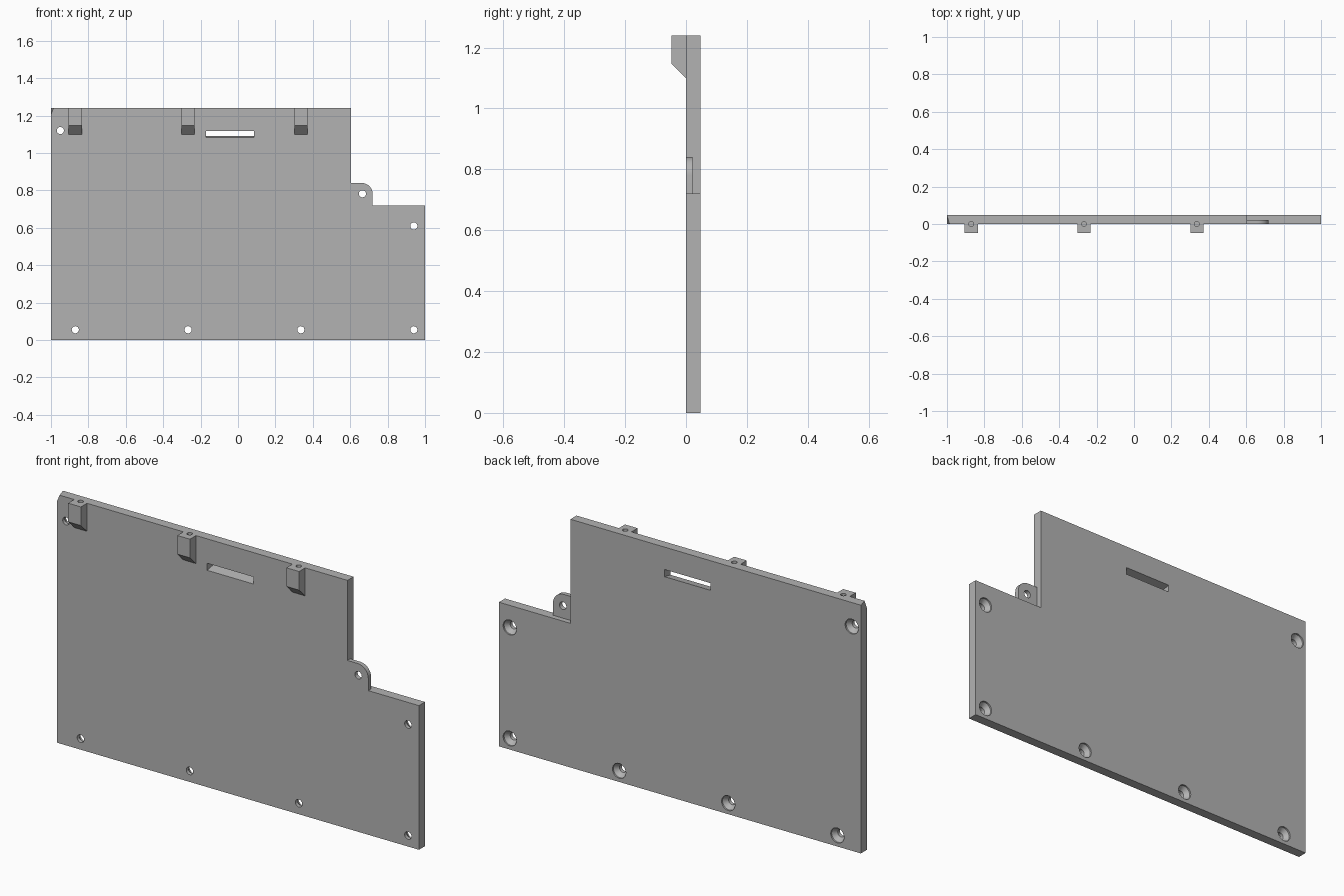
import bpy, bmesh, math
from mathutils import Vector, Matrix

if "Cube" in bpy.data.objects:
    bpy.data.objects.remove(bpy.data.objects["Cube"], do_unlink=True)

grey = bpy.data.materials.new("plain grey")
grey.use_nodes = True
COLOUR = (0.45, 0.45, 0.45, 1)
grey.diffuse_color = COLOUR
grey.node_tree.nodes["Principled BSDF"].inputs["Base Color"].default_value = COLOUR

T = 0.048       # plate thickness
TOP = 1.24      # plate height
HOOKS = (-0.87, -0.267, 0.336)


def prism(bm, points, offset):
    """Extrude a flat outline of 3D points along an offset."""
    face = bm.faces.new([bm.verts.new(p) for p in points])
    out = bmesh.ops.extrude_face_region(bm, geom=[face])
    bmesh.ops.translate(bm, vec=offset,
                        verts=[v for v in out["geom"] if isinstance(v, bmesh.types.BMVert)])


def tube(bm, rings, sides, matrix):
    """Closed solid of revolution about local z from (radius, height) rings."""
    loops = [[bm.verts.new(matrix @ Vector((r * math.cos(a), r * math.sin(a), h)))
              for a in (math.tau * i / sides for i in range(sides))] for r, h in rings]
    for low, high in zip(loops, loops[1:]):
        for i in range(sides):
            j = (i + 1) % sides
            bm.faces.new((low[i], low[j], high[j], high[i]))
    bm.faces.new(loops[0])
    bm.faces.new(loops[-1])


def finish(name, bm):
    bmesh.ops.recalc_face_normals(bm, faces=bm.faces)
    mesh = bpy.data.meshes.new(name)
    bm.to_mesh(mesh)
    bm.free()
    mesh.materials.append(grey)
    ob = bpy.data.objects.new(name, mesh)
    bpy.context.collection.objects.link(ob)
    return ob


def cut(ob, cutter):
    mod = ob.modifiers.new("cut", 'BOOLEAN')
    mod.operation = 'DIFFERENCE'
    mod.solver = 'EXACT'
    mod.object = cutter
    bpy.ops.object.select_all(action='DESELECT')
    bpy.context.view_layer.objects.active = ob
    ob.select_set(True)
    bpy.ops.object.modifier_apply(modifier=mod.name)
    bpy.ops.object.shade_smooth_by_angle(angle=math.radians(30))


# Stepped back plate
bm = bmesh.new()
outline = [(-1, 0), (1, 0), (1, 0.72), (0.605, 0.72), (0.605, TOP), (-1, TOP)]
prism(bm, [(x, 0, z) for x, z in outline], (0, T, 0))
plate = finish("back_plate", bm)

# Thin rounded tab in the step
bm = bmesh.new()
arc = [(0.66 + 0.06 * math.cos(a), 0.78 + 0.06 * math.sin(a))
       for a in (math.pi / 2 * i / 12 for i in range(13))]
prism(bm, [(x, 0, z) for x, z in [(0.605, 0.72), (0.72, 0.72)] + arc + [(0.605, 0.84)]],
      (0, 0.022, 0))
tab = finish("side_tab", bm)

# Hooks along the top edge with sloped undersides
hooks = []
for i, x in enumerate(HOOKS):
    bm = bmesh.new()
    side = [(0, 1.10), (0, TOP), (-T, TOP), (-T, 1.147)]
    prism(bm, [(x - 0.035, y, z) for y, z in side], (0.07, 0, 0))
    hooks.append(finish(f"top_hook_{i + 1}", bm))

# Cutters: screw holes countersunk from the back, tab hole, pin holes, slot, corner
bm = bmesh.new()
turn = Matrix.Rotation(-math.pi / 2, 4, 'X')   # local z to +y
screws = [(x, 0.055) for x in HOOKS + (0.94,)] + [(0.94, 0.61), (-0.95, 1.12)]
for x, z in screws:
    tube(bm, [(0.019, -0.02), (0.019, 0.018), (0.037, 0.04), (0.037, 0.07)], 32,
         Matrix.Translation((x, 0, z)) @ turn)
tube(bm, [(0.019, -0.02), (0.019, 0.04)], 32, Matrix.Translation((0.665, 0, 0.782)) @ turn)
for x in HOOKS:
    tube(bm, [(0.013, -0.08), (0.013, 0.02)], 24, Matrix.Translation((x, 0, TOP)))
# slot sloping down towards the front
prism(bm, [(-0.17, y, z) for y, z in
           [(-0.01, 1.081), (-0.01, 1.116), (T + 0.01, 1.130), (T + 0.01, 1.094)]],
      (0.255, 0, 0))
# small slanted cut across the front top corner
corner = Vector((-1, 0, TOP))
pts = [corner + Vector(p) for p in ((0, 0, -0.034), (0.014, 0, 0), (0, 0.045, 0))]
centre = sum(pts, Vector()) / 3
outer = [bm.verts.new(centre + (p - centre) * 3) for p in pts]
apex = bm.verts.new(corner + Vector((-0.06, -0.12, 0.12)))
bm.faces.new(outer)
for i in range(3):
    bm.faces.new((outer[i], outer[(i + 1) % 3], apex))
cutter = finish("hole_cutter", bm)
cutter.hide_render = True

for ob in [plate, tab] + hooks:
    cut(ob, cutter)
bpy.data.objects.remove(cutter, do_unlink=True)
